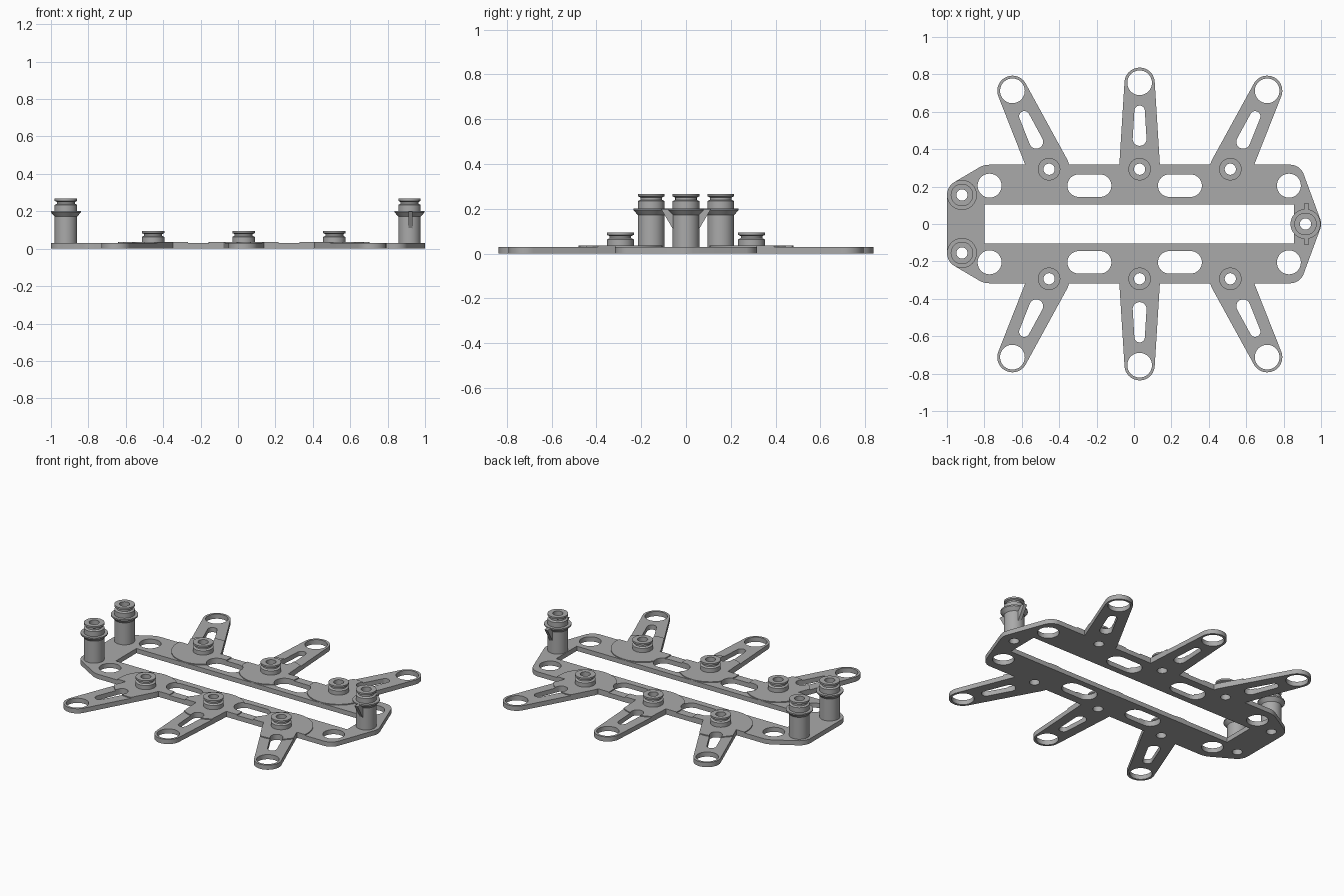
import bpy, bmesh, math
from mathutils import Vector
from mathutils.geometry import convex_hull_2d

cube = bpy.data.objects.get("Cube")
if cube:
    bpy.data.objects.remove(cube, do_unlink=True)

GREY = bpy.data.materials.new("mid grey")
GREY.use_nodes = True
GREY.diffuse_color = (0.4, 0.4, 0.4, 1)
GREY.node_tree.nodes["Principled BSDF"].inputs["Base Color"].default_value = (0.4, 0.4, 0.4, 1)

PLATE, PAD = 0.03, 0.036
BORE = 0.03
TWO_PI = 2 * math.pi


def hull(*circles, n=48):
    """Outline wrapped around circles given as (x, y, radius)."""
    pts = [Vector((x + r * math.cos(TWO_PI * i / n), y + r * math.sin(TWO_PI * i / n)))
           for x, y, r in circles for i in range(n)]
    return [pts[i] for i in convex_hull_2d(pts)]


def make(name, bm):
    bmesh.ops.recalc_face_normals(bm, faces=bm.faces)
    mesh = bpy.data.meshes.new(name)
    bm.to_mesh(mesh)
    bm.free()
    mesh.materials.append(GREY)
    ob = bpy.data.objects.new(name, mesh)
    bpy.context.collection.objects.link(ob)
    return ob


def prisms(name, outlines, z0, z1):
    bm = bmesh.new()
    for pts in outlines:
        low = [bm.verts.new((p[0], p[1], z0)) for p in pts]
        high = [bm.verts.new((p[0], p[1], z1)) for p in pts]
        bm.faces.new(low[::-1])
        bm.faces.new(high)
        for i in range(len(pts)):
            j = (i + 1) % len(pts)
            bm.faces.new((low[i], low[j], high[j], high[i]))
    return make(name, bm)


def combine(ob, tool, operation):
    """Apply a boolean and delete the tool."""
    mod = ob.modifiers.new(operation, 'BOOLEAN')
    mod.operation, mod.object, mod.solver = operation, tool, 'EXACT'
    graph = bpy.context.evaluated_depsgraph_get()
    mesh = bpy.data.meshes.new_from_object(ob.evaluated_get(graph))
    ob.modifiers.clear()
    ob.data = mesh
    bpy.data.objects.remove(tool, do_unlink=True)


def lathe(name, profile, x, y, n=48):
    """Spin a closed (radius, height) profile about a vertical axis."""
    bm = bmesh.new()
    rings = [[bm.verts.new((x + r * math.cos(TWO_PI * i / n), y + r * math.sin(TWO_PI * i / n), z))
              for r, z in profile] for i in range(n)]
    for a, b in zip(rings, rings[1:] + rings[:1]):
        for k in range(len(profile)):
            m = (k + 1) % len(profile)
            bm.faces.new((a[k], b[k], b[m], a[m]))
    return make(name, bm)


# Layout: each arm runs from a boss to an eye at its tip
ARMS = [((x, s * 0.293), (tx, s * ty)) for s in (1, -1)
        for x, tx, ty in ((-0.454, -0.65, 0.712), (0.03, 0.03, 0.755), (0.515, 0.712, 0.712))]
POSTS = [(-0.92, 0.155), (-0.92, -0.155), (0.917, 0)]

# Frame outline, arms and openings
outline = [(0.917, 0, 0.083)]
openings = [[(-0.8, -0.105), (0.855, -0.105), (0.855, 0.105), (-0.8, 0.105)]]
for s in (1, -1):
    outline += [(-0.92, s * 0.155, 0.08), (-0.772, s * 0.205, 0.112), (0.835, s * 0.24, 0.077)]
    openings += [hull((x, s * 0.205, 0.064)) for x in (-0.772, 0.828)]
    openings += [hull((x, s * 0.205, 0.06), (x + 0.115, s * 0.205, 0.06)) for x in (-0.296, 0.188)]
for boss, tip in ARMS:
    b, t = Vector(boss), Vector(tip)
    d = (t - b).normalized()
    openings += [hull((*tip, 0.066)),
                 hull((*(b + d * 0.162), 0.037), (*(b + d * 0.312), 0.028))]
openings += [hull((*p, BORE)) for p in POSTS + [a[0] for a in ARMS]]


def spider_plate(name, top):
    ob = prisms(name, [hull(*outline)], 0, top)
    arms = prisms("arm_tool", [hull((*b, 0.11), (*t, 0.081)) for b, t in ARMS], 0, top)
    combine(ob, arms, 'UNION')
    combine(ob, prisms("opening_tool", openings, -0.1, 0.2), 'DIFFERENCE')
    return ob


parts = [spider_plate("base_plate", PLATE)]

# Thin round pads around the bosses, trimmed to the plate silhouette
pads = spider_plate("boss_pads", PAD)
discs = prisms("disc_tool", [hull((*b, 0.187), n=96) for b, t in ARMS], PLATE - 0.004, 0.1)
combine(pads, discs, 'INTERSECT')
parts.append(pads)

# Short grooved bosses
boss_profile = [(BORE, PLATE), (0.06, PLATE), (0.06, 0.063), (0.048, 0.069), (0.048, 0.078),
                (0.06, 0.083), (0.06, 0.094), (BORE, 0.094)]
for i, (b, t) in enumerate(ARMS):
    parts.append(lathe(f"boss_{i + 1}", boss_profile, *b))

# Tall posts with a flared collar and a grooved head
post_profile = [(BORE, PLATE), (0.06, PLATE), (0.06, 0.172), (0.08, 0.194), (0.08, 0.202),
                (0.06, 0.202), (0.06, 0.234), (0.048, 0.24), (0.048, 0.25), (0.06, 0.256),
                (0.06, 0.267), (BORE, 0.267)]
for i, p in enumerate(POSTS):
    parts.append(lathe(f"post_{i + 1}", post_profile, *p))

# Triangular fins on the single post
for side, s in (("left", 1), ("right", -1)):
    bm = bmesh.new()
    tri = [bm.verts.new((0.912, s * y, z)) for y, z in ((0.05, 0.2), (0.112, 0.2), (0.05, 0.095))]
    face = bm.faces.new(tri)
    ext = bmesh.ops.extrude_face_region(bm, geom=[face])
    bmesh.ops.translate(bm, vec=(0.022, 0, 0),
                        verts=[v for v in ext["geom"] if isinstance(v, bmesh.types.BMVert)])
    parts.append(make(f"post_fin_{side}", bm))

# Smooth round walls, sharp edges
bpy.ops.object.select_all(action='DESELECT')
for ob in parts:
    ob.select_set(True)
bpy.context.view_layer.objects.active = parts[0]
bpy.ops.object.shade_smooth_by_angle(angle=math.radians(25))
